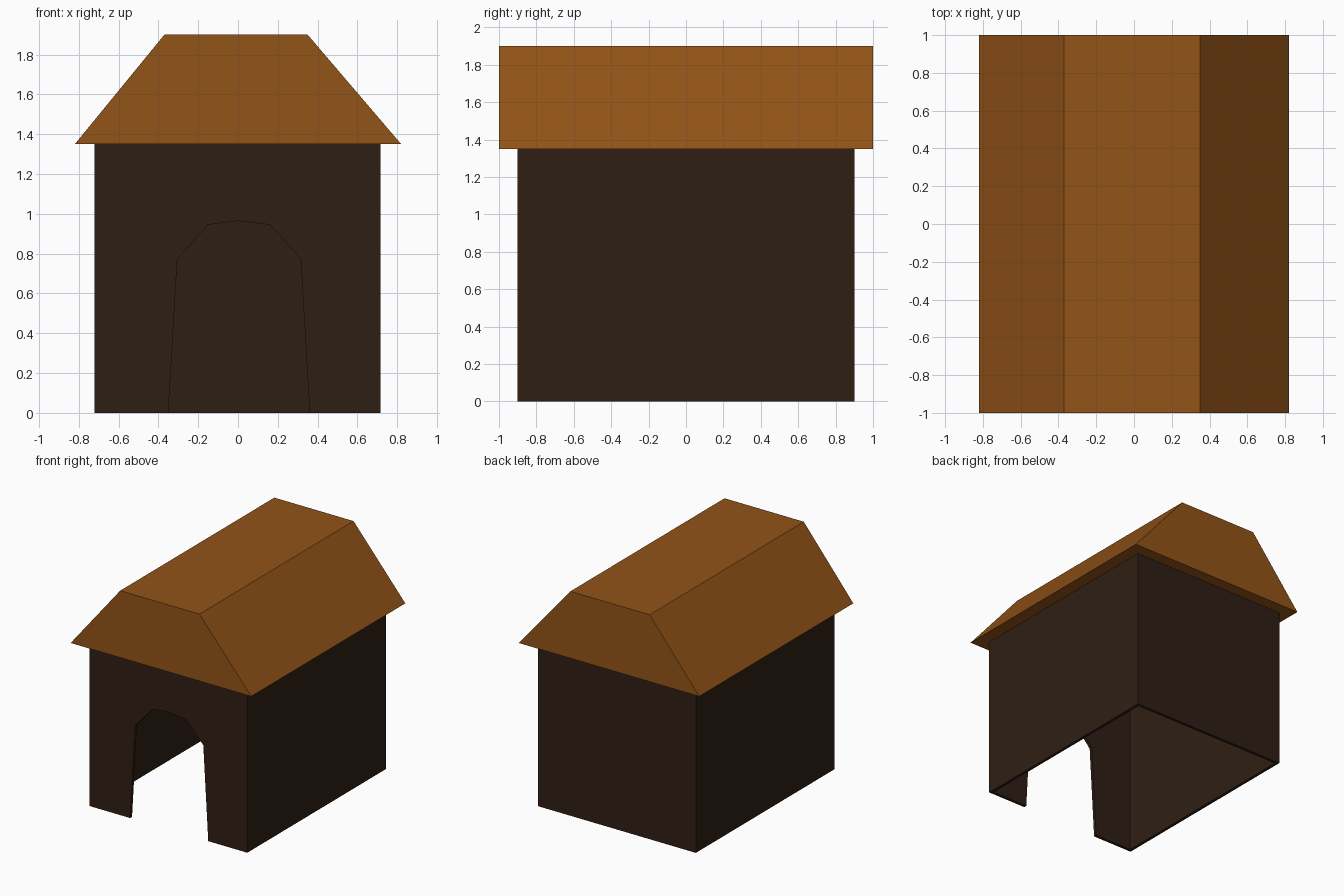
import bpy

if "Cube" in bpy.data.objects:
    bpy.data.objects.remove(bpy.data.objects["Cube"])


def material(name, color):
    mat = bpy.data.materials.new(name)
    mat.diffuse_color = (*color, 1)
    mat.use_nodes = True
    mat.node_tree.nodes["Principled BSDF"].inputs["Base Color"].default_value = mat.diffuse_color
    return mat


def mesh_object(name, verts, faces, mat):
    mesh = bpy.data.meshes.new(name)
    mesh.from_pydata(verts, [], faces)
    mesh.materials.append(mat)
    obj = bpy.data.objects.new(name, mesh)
    bpy.context.collection.objects.link(obj)
    return obj


roof_brown = material("roof_brown", (0.29, 0.088, 0.009))
wall_brown = material("wall_brown", (0.028, 0.014, 0.007))

# Walls: thin open-bottomed shell with an arched doorway in the front
X0, X1, Y, TOP = -0.72, 0.715, 0.9, 1.35
corners = [(X0, -Y), (X1, -Y), (X1, Y), (X0, Y)]
doorway = [(-0.35, 0), (-0.305, 0.77), (-0.15, 0.945), (0.0, 0.965),
           (0.16, 0.945), (0.315, 0.775), (0.36, 0)]
verts = [(x, y, z) for z in (0, TOP) for x, y in corners]
verts += [(x, -Y, z) for x, z in doorway]
door_ids = list(range(8, 8 + len(doorway)))
faces = [[0] + door_ids + [1, 5, 4]]
faces += [[i, (i + 1) % 4, (i + 1) % 4 + 4, i + 4] for i in (1, 2, 3)]
walls = mesh_object("walls", verts, faces, wall_brown)
shell = walls.modifiers.new("thickness", 'SOLIDIFY')
shell.thickness = 0.025
shell.offset = -1
shell.use_even_offset = True

# Roof: trapezoid profile extruded front to back
profile = [(-0.82, 1.35), (0.82, 1.35), (0.35, 1.9), (-0.37, 1.9)]
verts = [(x, y, z) for y in (-1, 1) for x, z in profile]
faces = [[0, 1, 2, 3], [7, 6, 5, 4]]
faces += [[(i + 1) % 4, i, i + 4, (i + 1) % 4 + 4] for i in range(4)]
mesh_object("roof", verts, faces, roof_brown)
